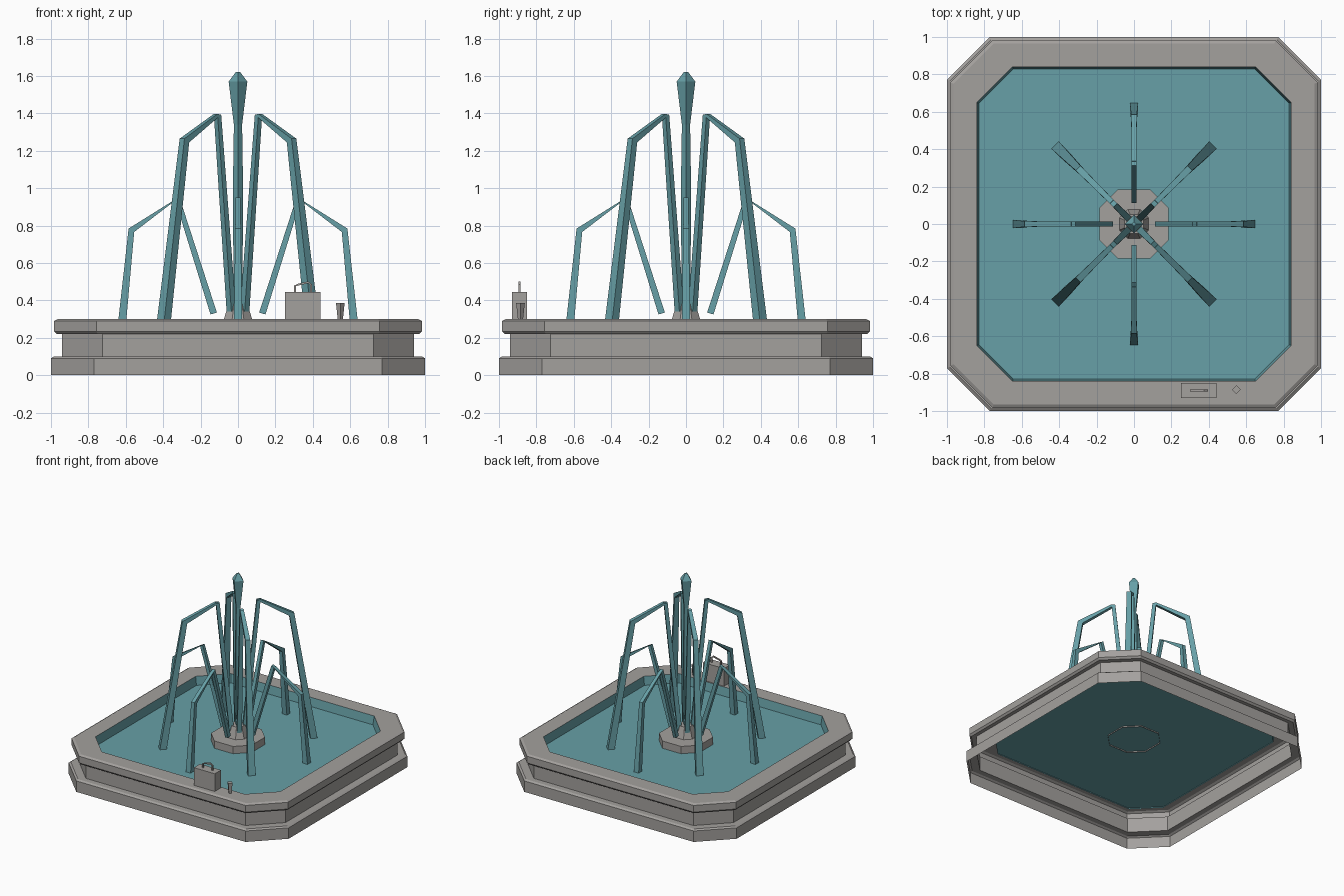
import bpy
import math
from mathutils import Vector

if "Cube" in bpy.data.objects:
    bpy.data.objects.remove(bpy.data.objects["Cube"])


def material(name, rgb):
    m = bpy.data.materials.new(name)
    m.use_nodes = True
    m.diffuse_color = (*rgb, 1)
    m.node_tree.nodes["Principled BSDF"].inputs["Base Color"].default_value = (*rgb, 1)
    return m


stone = material("warm grey stone", (0.37, 0.355, 0.34))
water = material("teal water", (0.135, 0.35, 0.385))


def build(name, verts, faces, mat):
    mesh = bpy.data.meshes.new(name)
    mesh.from_pydata(verts, [], faces)
    mesh.materials.append(mat)
    mesh.update()
    obj = bpy.data.objects.new(name, mesh)
    bpy.context.collection.objects.link(obj)
    return obj


def loft(name, rings, mat, bottom=False, top=False):
    """Skin a stack of equal rings, with optional end caps."""
    n = len(rings[0])
    verts = [v for ring in rings for v in ring]
    faces = [(k * n + i, k * n + (i + 1) % n, (k + 1) * n + (i + 1) % n, (k + 1) * n + i)
             for k in range(len(rings) - 1) for i in range(n)]
    if bottom:
        faces.append(tuple(reversed(range(n))))
    if top:
        faces.append(tuple(range(len(verts) - n, len(verts))))
    return build(name, verts, faces, mat)


def cut_square(half, corner, z):
    """Square ring with cut corners, counter-clockwise."""
    ring = []
    for q in range(4):
        c, s = round(math.cos(q * math.pi / 2)), round(math.sin(q * math.pi / 2))
        for x, y in ((half, -corner), (half, corner)):
            ring.append((x * c - y * s, x * s + y * c, z))
    return ring


def polygon(radius, sides, z, turn=0.0, x=0.0, y=0.0):
    return [(x + radius * math.cos(turn + i * math.tau / sides),
             y + radius * math.sin(turn + i * math.tau / sides), z) for i in range(sides)]


# Basin shell: plinth, wall and overhanging rim
basin = [(1.0, 0.77, 0), (1.0, 0.77, 0.09), (0.985, 0.765, 0.1), (0.94, 0.725, 0.1),
         (0.94, 0.725, 0.22), (0.97, 0.75, 0.22), (0.983, 0.757, 0.235),
         (0.983, 0.757, 0.29), (0.965, 0.75, 0.3), (0.84, 0.65, 0.3)]
loft("basin", [cut_square(*p) for p in basin], stone)

# Pool lining and water surface
loft("pool_lining", [cut_square(0.84, 0.65, 0.3), cut_square(0.828, 0.645, 0.22)], water)
build("water_surface", cut_square(0.83, 0.645, 0.23), [tuple(range(8))], water)

# Pedestal and nozzle
loft("pedestal", [cut_square(0.185, 0.085, z) for z in (0.22, 0.29)], stone, top=True)
loft("nozzle", [polygon(r, 8, z, math.pi / 8) for r, z in ((0.085, 0.29), (0.055, 0.38))],
     stone, top=True)

# Central jet with a swollen tip
column = [(0.022, 0.36), (0.028, 0.95), (0.022, 1.34), (0.05, 1.57), (0.012, 1.62)]
loft("central_jet", [polygon(r, 4, z) for r, z in column], water, True, True)


def jet(name, path, angle):
    """Bent four-sided jet; each point is reach, height, half width, thickness vector."""
    out = Vector((math.cos(angle), math.sin(angle), 0))
    side = Vector((-math.sin(angle), math.cos(angle), 0))
    rings = []
    for reach, z, w, dr, dz in path:
        centre = out * reach + Vector((0, 0, z))
        thick = out * dr + Vector((0, 0, dz))
        rings.append([tuple(centre + thick * a + side * w * b)
                      for a, b in ((1, -1), (1, 1), (-1, 1), (-1, -1))])
    loft(name, rings, water, True, True)


tall_path = [(0.05, 0.34, 0.018, 0.018, 0), (0.155, 1.395, 0.014, 0.014, 0.002),
             (0.405, 1.255, 0.018, 0.018, 0.01), (0.57, 0.23, 0.028, 0.026, 0)]
low_path = [(0.13, 0.33, 0.014, 0.017, -0.005), (0.325, 0.945, 0.013, 0.012, -0.006),
            (0.57, 0.775, 0.015, 0.015, 0.009), (0.625, 0.23, 0.022, 0.022, 0)]
for i in range(4):
    jet(f"low_jet_{i + 1}", low_path, i * math.pi / 2)
    jet(f"tall_jet_{i + 1}", tall_path, (i + 0.5) * math.pi / 2)


def box(name, x0, x1, y0, y1, z0, z1, mat):
    rings = [[(x0, y0, z), (x1, y0, z), (x1, y1, z), (x0, y1, z)] for z in (z0, z1)]
    return loft(name, rings, mat, True, True)


# Case standing on the rim, with a bent handle
box("case_body", 0.25, 0.44, -0.93, -0.85, 0.3, 0.445, stone)
handle = [(0.305, 0.44), (0.305, 0.478), (0.325, 0.485), (0.375, 0.497), (0.39, 0.485), (0.39, 0.44)]
rings = []
for i, (x, z) in enumerate(handle):
    a, b = handle[max(i - 1, 0)], handle[min(i + 1, len(handle) - 1)]
    d = Vector((b[0] - a[0], b[1] - a[1])).normalized() * 0.005
    rings.append([(x + d.y * s, -0.89 + t * 0.005, z - d.x * s)
                  for s, t in ((1, -1), (1, 1), (-1, 1), (-1, -1))])
loft("case_handle", rings, stone, True, True)

# Cup beside the case
loft("cup", [polygon(r, 4, z, 0, 0.547, -0.885) for r, z in ((0.014, 0.3), (0.023, 0.385))],
     stone, True, True)
